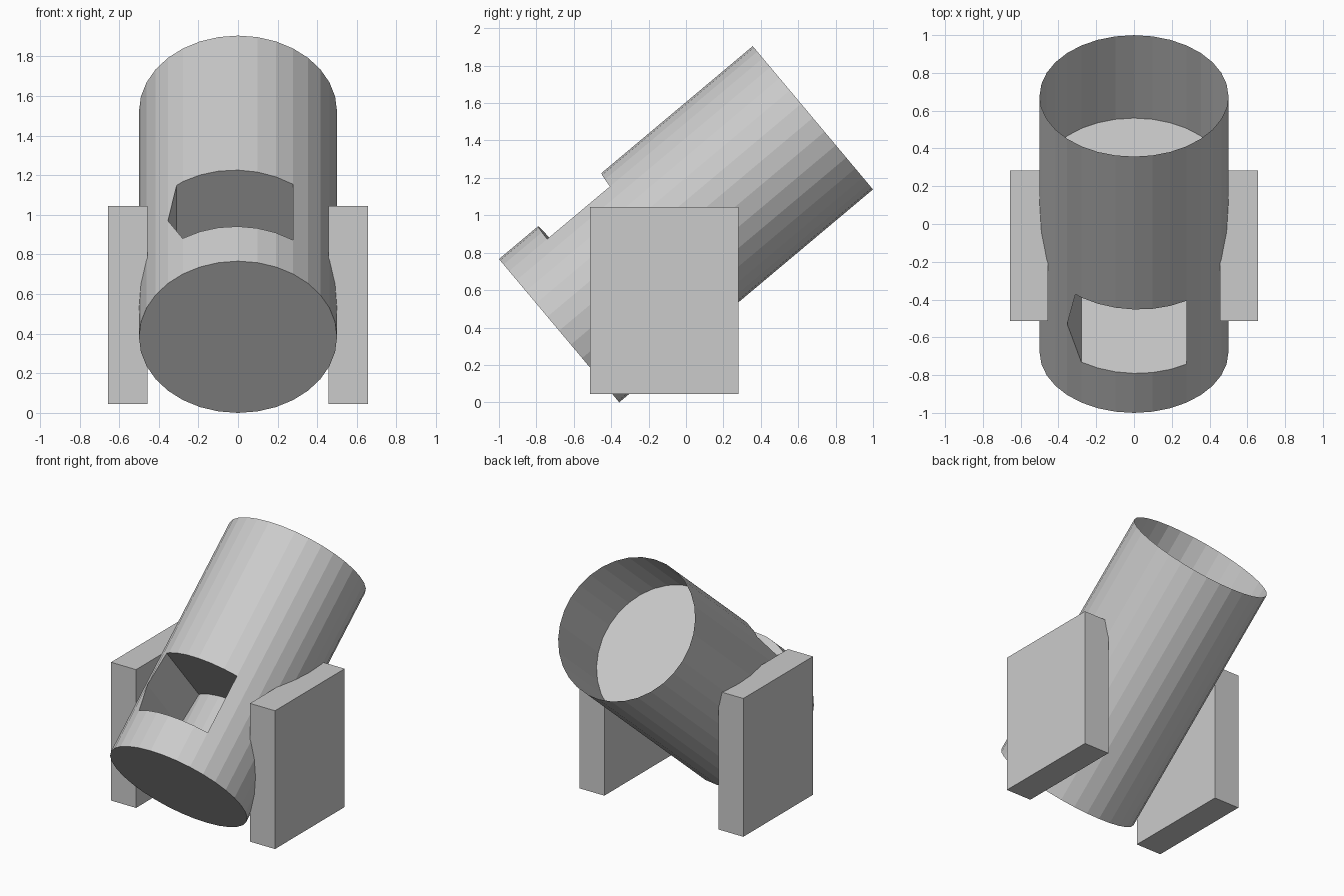
import bpy, bmesh
from math import radians
from mathutils import Matrix

if "Cube" in bpy.data.objects:
    bpy.data.objects.remove(bpy.data.objects["Cube"])

R, LENGTH, DEPTH = 0.5, 1.771, 0.573
SIDES = 32
# Barrel frame: local z runs along the barrel, local -y points up and forward
TILT = Matrix.Translation((0, -0.6785, 0.383)) @ Matrix.Rotation(radians(-50), 4, 'X')


def make_object(name, bm):
    bmesh.ops.recalc_face_normals(bm, faces=bm.faces)
    mesh = bpy.data.meshes.new(name)
    bm.to_mesh(mesh)
    bm.free()
    obj = bpy.data.objects.new(name, mesh)
    bpy.context.collection.objects.link(obj)
    return obj


def tube(name, t0, t1, offset=0.0, capped=True):
    bm = bmesh.new()
    place = TILT @ Matrix.Translation((0, offset, (t0 + t1) / 2))
    bmesh.ops.create_cone(bm, cap_ends=capped, segments=SIDES, radius1=R,
                          radius2=R, depth=t1 - t0, matrix=place)
    return make_object(name, bm)


def subtract(obj, cutter):
    mod = obj.modifiers.new("cut", 'BOOLEAN')
    mod.operation = 'DIFFERENCE'
    mod.solver = 'EXACT'
    mod.object = cutter
    bpy.context.view_layer.objects.active = obj
    bpy.ops.object.modifier_apply(modifier=mod.name)
    bpy.data.objects.remove(cutter, do_unlink=True)


# Solid lower barrel and thin open sleeve above it
barrel = tube("barrel", 0, LENGTH - DEPTH)
tube("open_sleeve", LENGTH - DEPTH, LENGTH, capped=False)

# Five-sided window pocket, its floor repeating the barrel's curve
outline = [(-0.279, 0.28), (-0.3535, 0.491), (-0.31, 0.727),
           (0.277, 0.704), (0.277, 0.266)]
bm = bmesh.new()
face = bm.faces.new([bm.verts.new((x, -0.7, t)) for x, t in outline])
ext = bmesh.ops.extrude_face_region(bm, geom=[face])
for v in ext["geom"]:
    if isinstance(v, bmesh.types.BMVert):
        v.co.y = 0.4
bm.transform(TILT)
pocket = make_object("pocket_cutter", bm)
pocket.hide_render = True
floor = tube("floor_cutter", -0.3, 1.3, offset=DEPTH)
subtract(pocket, floor)
subtract(barrel, pocket)

# Pair of side support blocks
for side, name in ((-1, "left_support"), (1, "right_support")):
    bm = bmesh.new()
    place = (Matrix.Translation((side * 0.556, -0.116, 0.545))
             @ Matrix.Diagonal((0.2, 0.796, 1.0, 1)))
    bmesh.ops.create_cube(bm, size=1, matrix=place)
    make_object(name, bm)
